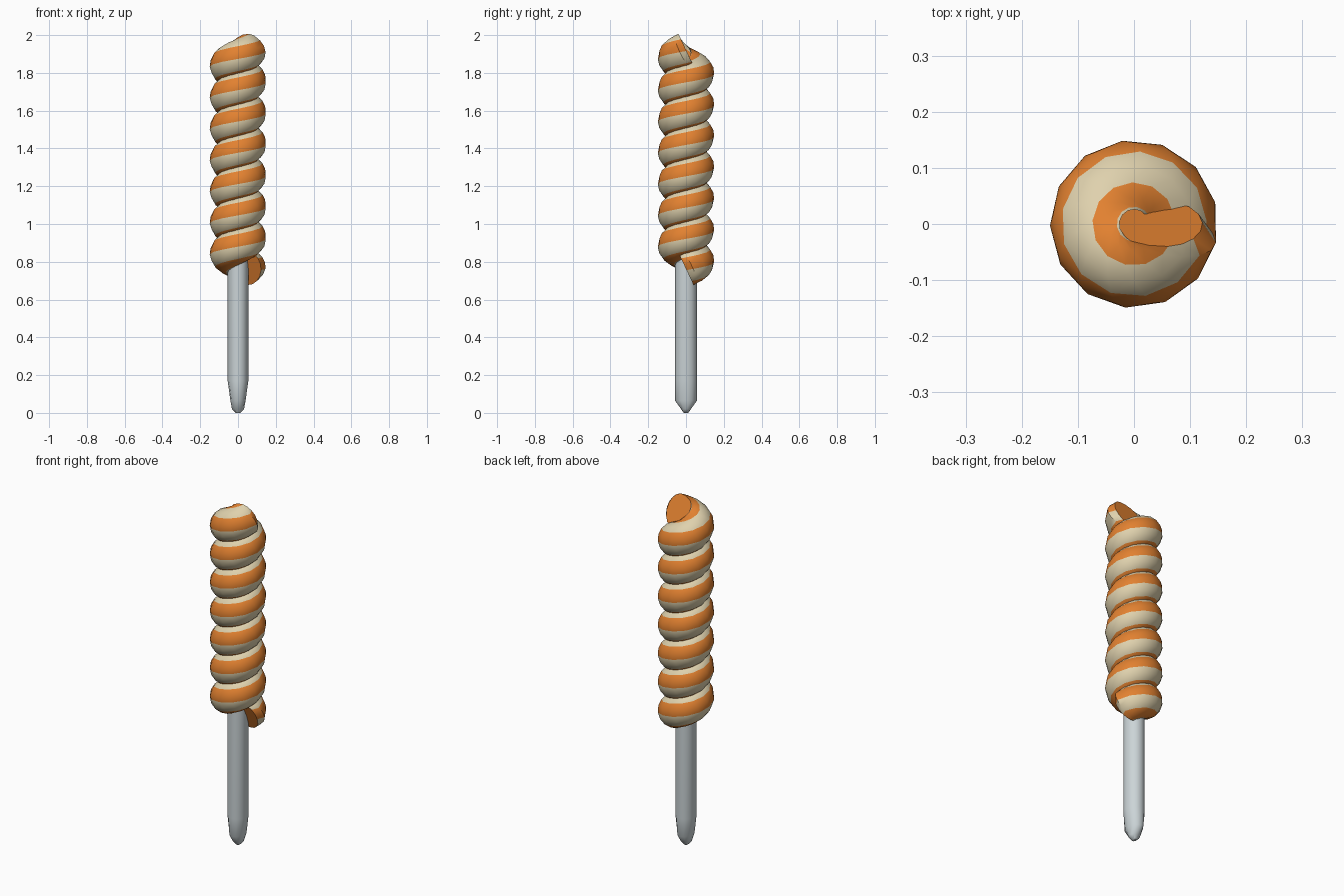
import bpy, bmesh, math
from mathutils import Vector

cube = bpy.data.objects.get("Cube")
if cube:
    bpy.data.objects.remove(cube, do_unlink=True)


def material(name, rgb):
    m = bpy.data.materials.new(name)
    m.use_nodes = True
    m.diffuse_color = (*rgb, 1)
    bsdf = next(n for n in m.node_tree.nodes if n.type == 'BSDF_PRINCIPLED')
    bsdf.inputs["Base Color"].default_value = (*rgb, 1)
    return m


orange = material("orange", (0.76, 0.22, 0.03))
cream = material("cream", (0.74, 0.64, 0.42))
pale_grey = material("pale grey", (0.60, 0.66, 0.68))


def tube(name, rings, mats, stripe=lambda i: 0):
    """Skin a list of point rings, cap both ends and colour by column."""
    bm = bmesh.new()
    loops = [[bm.verts.new(p) for p in ring] for ring in rings]
    n = len(loops[0])
    for a, b in zip(loops, loops[1:]):
        for i in range(n):
            j = (i + 1) % n
            bm.faces.new((a[i], a[j], b[j], b[i])).material_index = stripe(i)
    bm.faces.new(loops[0])
    bm.faces.new(loops[-1])
    bmesh.ops.recalc_face_normals(bm, faces=bm.faces)
    mesh = bpy.data.meshes.new(name)
    bm.to_mesh(mesh)
    bm.free()
    for m in mats:
        mesh.materials.append(m)
    obj = bpy.data.objects.new(name, mesh)
    bpy.context.collection.objects.link(obj)
    bpy.ops.object.select_all(action='DESELECT')
    obj.select_set(True)
    bpy.context.view_layer.objects.active = obj
    bpy.ops.object.shade_smooth_by_angle(angle=math.radians(50))
    return obj


# Twisted candy: a striped tube wound seven times round the axis
TURNS, STEPS, SIDES = 7, 13, 16
PATH_R, TUBE_R, PITCH, BASE = 0.056, 0.094, 0.1657, 0.762


def coil_ring(angle, outer):
    radial = Vector((math.cos(angle), math.sin(angle), 0))
    around = Vector((-math.sin(angle), math.cos(angle), 0))
    tangent = (around * PATH_R + Vector((0, 0, PITCH / math.tau))).normalized()
    up = radial.cross(tangent)
    centre = radial * PATH_R + Vector((0, 0, BASE + PITCH * angle / math.tau))
    ring = []
    for i in range(SIDES):
        a = math.tau * i / SIDES - math.radians(4)
        c = math.cos(a)
        reach = outer if c > 0 else TUBE_R
        ring.append(centre + radial * reach * c + up * TUBE_R * math.sin(a))
    return ring


count = TURNS * STEPS
angles = [math.tau * (k + 0.5) / STEPS for k in range(count)]
rings = [coil_ring(0, 0.066)]
rings += [coil_ring(a, TUBE_R) for a in angles]
rings += [coil_ring(math.tau * TURNS, 0.066)]
tube("twisted_candy", rings, [orange, cream], lambda i: (i // 2) % 2)

# Stick with a wedge-shaped foot: height, half width, half depth
profile = [(0, 0.012, 0.012), (0.02, 0.032, 0.026), (0.065, 0.040, 0.058),
           (0.17, 0.055, 0.058), (0.9, 0.055, 0.058)]
stick = [[Vector((w * math.cos(math.tau * i / 12), d * math.sin(math.tau * i / 12), z))
          for i in range(12)] for z, w, d in profile]
tube("stick", stick, [pale_grey])
